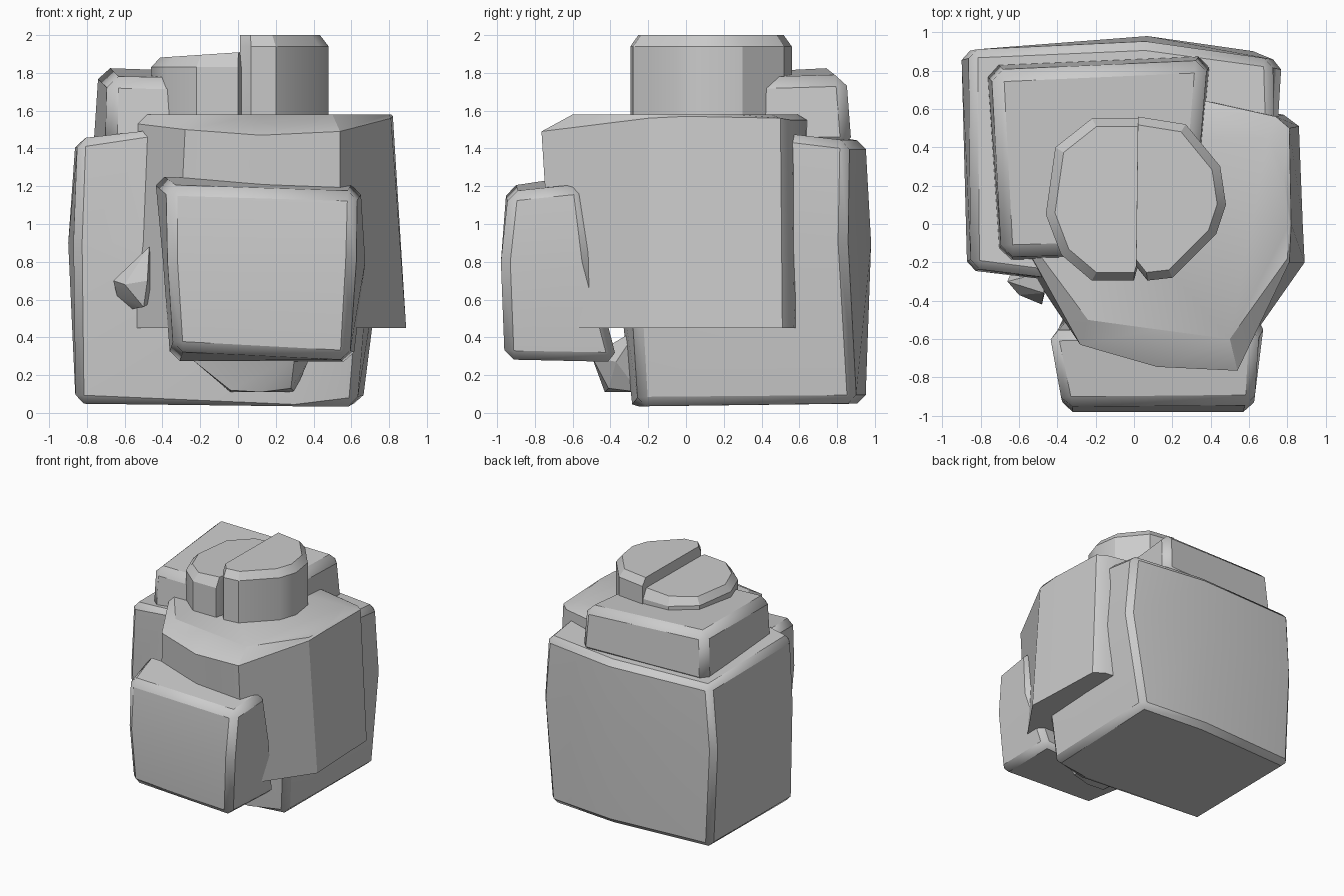
import bpy, bmesh, math

if "Cube" in bpy.data.objects:
    bpy.data.objects.remove(bpy.data.objects["Cube"])


def finish(name, bm, bevel, angle=30):
    bmesh.ops.recalc_face_normals(bm, faces=bm.faces)
    me = bpy.data.meshes.new(name)
    bm.to_mesh(me)
    bm.free()
    ob = bpy.data.objects.new(name, me)
    bpy.context.collection.objects.link(ob)
    if bevel:
        m = ob.modifiers.new("worn_edges", 'BEVEL')
        m.width = bevel
        m.segments = 1
        m.limit_method = 'ANGLE'
        m.angle_limit = math.radians(40)
    bpy.ops.object.select_all(action='DESELECT')
    ob.select_set(True)
    bpy.context.view_layer.objects.active = ob
    bpy.ops.object.shade_smooth_by_angle(angle=math.radians(angle))
    return ob


def loft(name, rings, bevel=0.0):
    """Skin equal-length rings of points from bottom to top and cap the ends."""
    bm = bmesh.new()
    vs = [[bm.verts.new(p) for p in r] for r in rings]
    n = len(rings[0])
    for lo, hi in zip(vs, vs[1:]):
        for i in range(n):
            j = (i + 1) % n
            bm.faces.new((lo[i], lo[j], hi[j], hi[i]))
    bm.faces.new(vs[0][::-1])
    bm.faces.new(vs[-1])
    return finish(name, bm, bevel)


def hull(name, pts):
    bm = bmesh.new()
    for p in pts:
        bm.verts.new(p)
    bmesh.ops.convex_hull(bm, input=bm.verts)
    return finish(name, bm, 0, 15)


def at(z, *pts):
    return [(x, y, z) for x, y in pts]


# Large rear block, slightly bulging at mid height
loft("rear_block", [
    [(-.86, -.23, .05), (.3, -.28, 0), (.63, -.25, .04), (.66, .9, .05), (.05, .95, .05), (-.86, .9, .06)],
    at(.9, (-.87, -.24), (.3, -.38), (.7, -.3), (.77, .85), (.07, .98), (-.9, .9)),
    [(-.85, -.23, 1.45), (-.45, -.28, 1.51), (.74, .2, 1.52), (.72, .86, 1.44), (.06, .95, 1.44), (-.86, .91, 1.45)],
], .045)

# Many-sided body with a sloping front shoulder
loft("main_body", [
    at(.45, (-.57, -.2), (-.33, -.56), (.12, -.68), (.54, -.7), (.89, -.2), (.88, 0), (.86, .51), (.78, .57), (.38, .62), (-.4, .45)),
    [(-.53, -.18, 1.53), (-.28, -.63, 1.5), (.12, -.745, 1.47), (.54, -.765, 1.49), (.81, -.2, 1.56),
     (.82, 0, 1.57), (.81, .5, 1.56), (.74, .56, 1.55), (.38, .64, 1.55), (-.4, .45, 1.56)],
    at(1.58, (-.5, -.15), (-.24, -.5), (.12, -.55), (.5, -.6), (.8, -.18), (.81, 0), (.78, .26), (.7, .45), (.38, .59), (-.4, .42)),
])

# Projecting front block
loft("front_block", [
    [(-.34, -.96, .33), (.59, -.96, .28), (.61, -.36, .27), (-.36, -.42, .27)],
    at(.8, (-.37, -.98), (.62, -.98), (.68, -.5), (-.4, -.5)),
    [(-.37, -.95, 1.2), (.63, -.94, 1.17), (.65, -.55, 1.21), (-.45, -.56, 1.26)],
], .05)

# Raised slab at the top rear
loft("top_slab", [
    at(1.4, (-.7, -.19), (.3, -.19), (.4, .88), (-.77, .83)),
    [(-.69, -.17, 1.78), (.3, -.14, 1.76), (.38, .85, 1.79), (-.74, .8, 1.83)],
], .06)

# Round cap split in two halves at different heights
right = [(.01, -.22), (.07, -.295), (.2, -.28), (.43, -.05), (.48, .1), (.45, .3), (.27, .52), (.02, .56)]
left = [(.02, .55), (-.22, .55), (-.41, .4), (-.46, .05), (-.38, -.16), (-.22, -.295), (0, -.295), (.02, -.22)]


def cap(name, outline, cx, side_z, top_z, tilt):
    inner = [(cx + (x - cx) * .9, .13 + (y - .13) * .9, top_z + tilt * abs(x - cx)) for x, y in outline]
    loft(name, [at(1.3, *outline), at(side_z, *outline), inner])


cap("cap_right", right, .02, 1.94, 2.0, 0)
cap("cap_left", left, .02, 1.83, 1.91, -.06)

# Wedge under the body
hull("under_wedge", [(-.04, -.43, .12), (.12, -.43, .11), (.28, -.41, .13), (.37, -.37, .27), (-.24, -.46, .28),
                     (.4, -.25, .45), (-.3, -.25, .45), (.3, -.25, .11), (-.04, -.25, .11), (.3, -.5, .3)])

# Small stone chip on the left side
hull("side_chip", [(-.66, -.3, .7), (-.6, -.37, .68), (-.48, -.42, .7), (-.47, -.36, .88), (-.47, -.25, .88),
                   (-.5, -.38, .56), (-.56, -.25, .55), (-.64, -.25, .62), (-.44, -.25, .6)])
